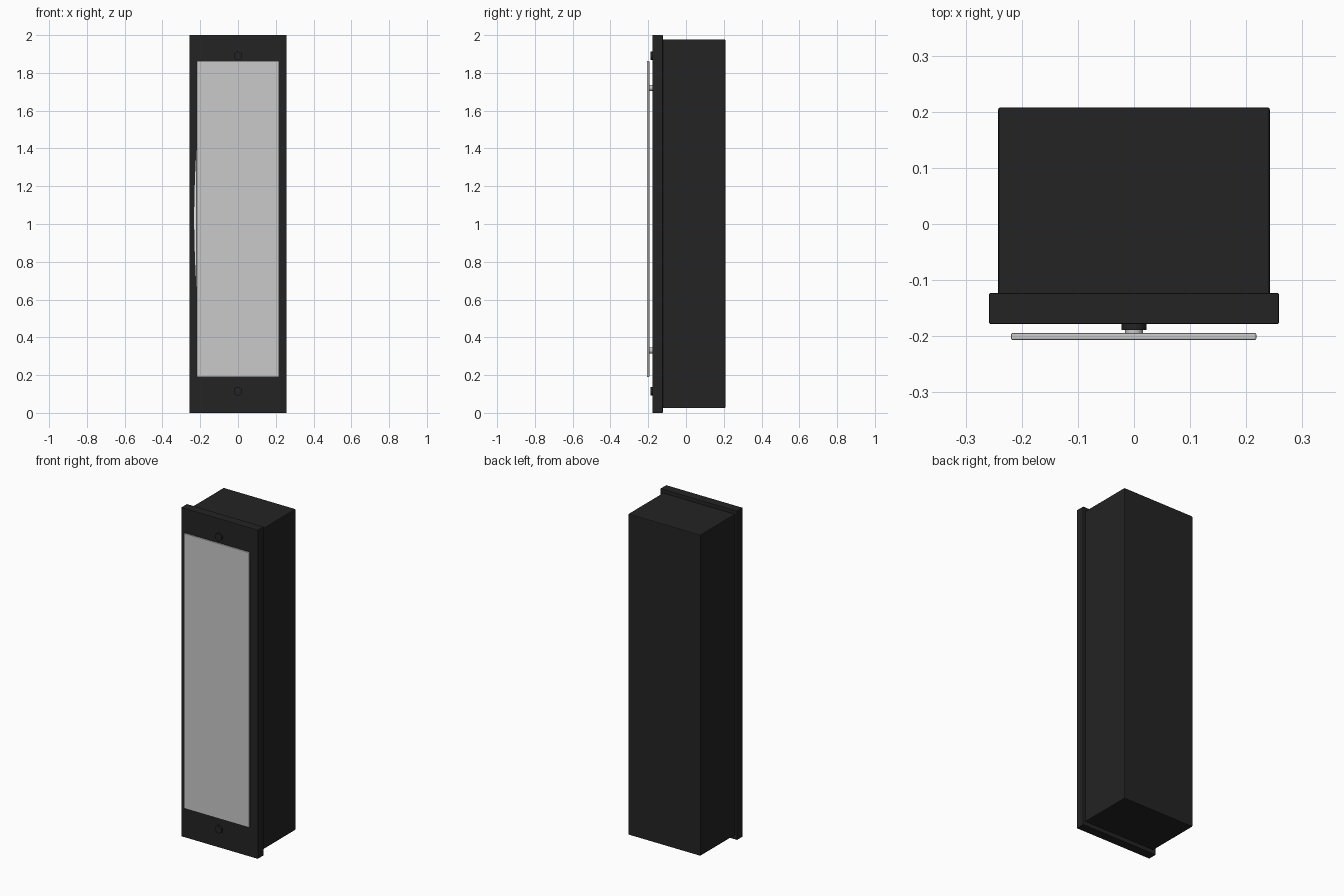
import bpy, math

if "Cube" in bpy.data.objects:
    bpy.data.objects.remove(bpy.data.objects["Cube"])


def material(name, value):
    m = bpy.data.materials.new(name)
    m.diffuse_color = (value, value, value, 1)
    m.use_nodes = True
    m.node_tree.nodes["Principled BSDF"].inputs["Base Color"].default_value = m.diffuse_color
    return m


BLACK = material("matte_black", 0.017)
GREY = material("light_grey", 0.59)
WHITE = material("pale_trim", 0.8)


def box(name, lo, hi, mat, bevel=0.0):
    bpy.ops.mesh.primitive_cube_add(size=1, location=[(a + b) / 2 for a, b in zip(lo, hi)])
    o = bpy.context.object
    o.name = name
    o.scale = [b - a for a, b in zip(lo, hi)]
    bpy.ops.object.transform_apply(location=False, rotation=False, scale=True)
    o.data.materials.append(mat)
    if bevel:
        b = o.modifiers.new("edge_bevel", 'BEVEL')
        b.width = bevel
        b.segments = 2
    return o


def disc(name, z, radius, y0, y1, mat):
    bpy.ops.mesh.primitive_cylinder_add(vertices=24, radius=radius, depth=y1 - y0,
                                        location=(0, (y0 + y1) / 2, z),
                                        rotation=(math.pi / 2, 0, 0))
    o = bpy.context.object
    o.name = name
    o.data.materials.append(mat)
    bpy.ops.object.shade_smooth_by_angle()


# Deep cabinet, front surround and floating front panel
box("cabinet", (-0.242, -0.13, 0.025), (0.242, 0.208, 1.977), BLACK, 0.004)
box("front_surround", (-0.258, -0.178, 0), (0.258, -0.123, 2), BLACK, 0.002)
box("front_panel", (-0.219, -0.207, 0.19), (0.218, -0.194, 1.863), GREY, 0.003)

# Round studs above and below the panel
for label, z in (("upper", 1.89), ("lower", 0.114)):
    disc(label + "_stud", z, 0.0225, -0.189, -0.176, BLACK)

# Standoffs holding the panel off the surround
for label, z in (("upper", 1.72), ("lower", 0.33)):
    disc(label + "_standoff", z, 0.016, -0.195, -0.176, GREY)

# Thin bowed trim just past the panel's left edge
N = 16
verts, faces = [], []
for i in range(N + 1):
    t = i / N
    bow = 0.013 * math.sin(math.pi * t)
    z = 0.63 + 0.8 * t
    verts += [(-0.219 - bow, -0.1795, z), (-0.212, -0.1795, z)]
    if i:
        a = 2 * i
        faces.append((a - 2, a - 1, a + 1, a))
mesh = bpy.data.meshes.new("bowed_trim")
mesh.from_pydata(verts, [], faces)
mesh.materials.append(WHITE)
trim = bpy.data.objects.new("bowed_trim", mesh)
bpy.context.collection.objects.link(trim)
